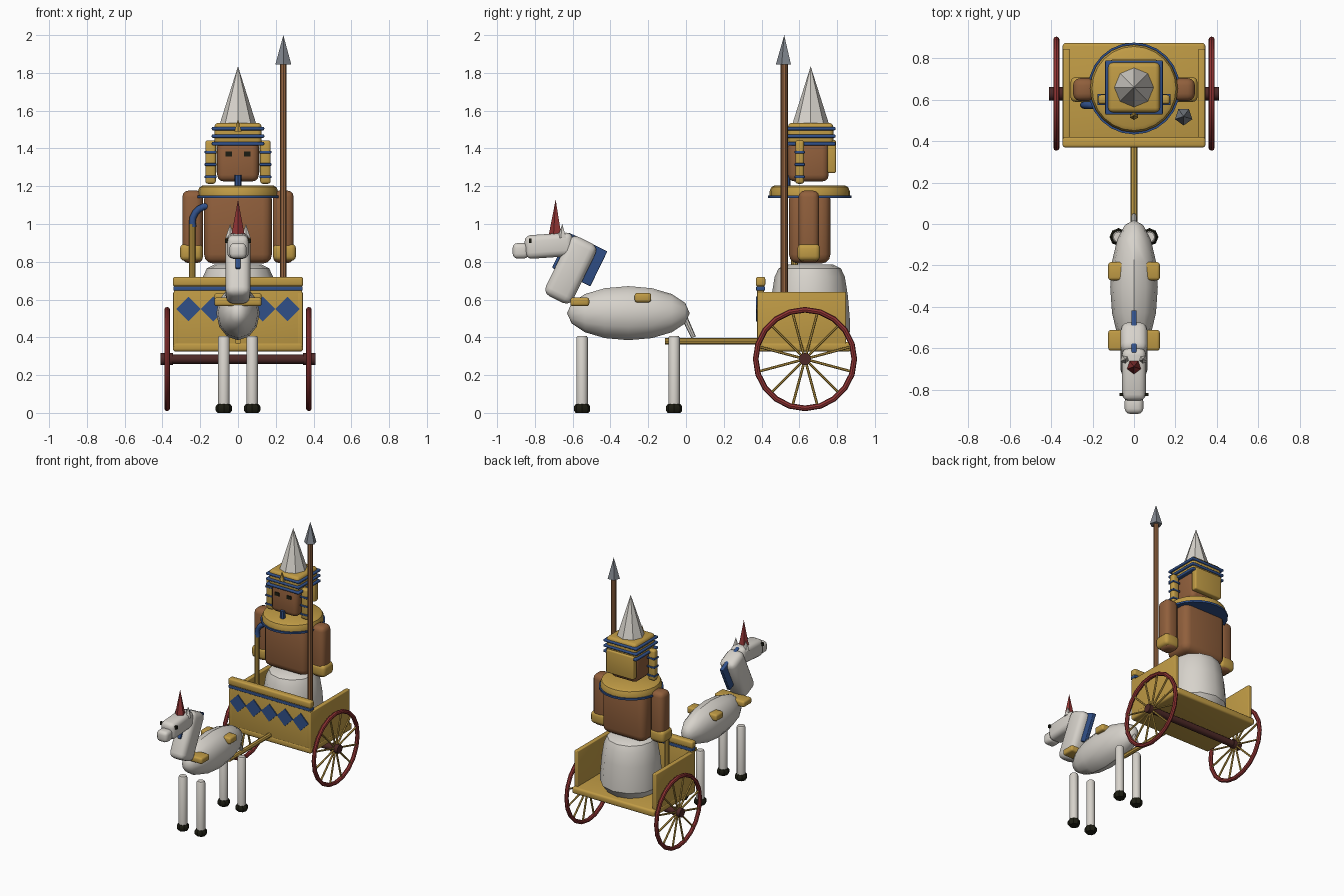
import bpy, bmesh, math
from mathutils import Vector, Matrix

if "Cube" in bpy.data.objects:
    bpy.data.objects.remove(bpy.data.objects["Cube"])


def colour(name, r, g, b):
    m = bpy.data.materials.new(name)
    m.diffuse_color = (r, g, b, 1)
    m.use_nodes = True
    m.node_tree.nodes["Principled BSDF"].inputs["Base Color"].default_value = m.diffuse_color
    return m


GOLD = colour("gold", 0.53, 0.33, 0.06)
BLUE = colour("blue", 0.03, 0.08, 0.25)
SKIN = colour("brown skin", 0.28, 0.115, 0.045)
WOOD = colour("wood", 0.31, 0.135, 0.055)
WHITE = colour("white", 0.68, 0.65, 0.60)
RED = colour("red", 0.29, 0.035, 0.035)
DARK = colour("dark red wood", 0.075, 0.022, 0.02)
STEEL = colour("steel", 0.22, 0.24, 0.27)
BLACK = colour("black", 0.012, 0.012, 0.006)


def finish(name, bm, mat, matrix=None):
    if matrix:
        bm.transform(matrix)
    bmesh.ops.recalc_face_normals(bm, faces=bm.faces)
    me = bpy.data.meshes.new(name)
    bm.to_mesh(me)
    bm.free()
    me.materials.append(mat)
    ob = bpy.data.objects.new(name, me)
    bpy.context.collection.objects.link(ob)
    return ob


def box(name, c, size, mat, bevel=0.0, tilt=0.0, taper=1.0):
    """Box at c, rounded by bevel, tilted about x; taper scales its top."""
    bm = bmesh.new()
    bmesh.ops.create_cube(bm, size=1)
    for v in bm.verts:
        k = taper if v.co.z > 0 else 1
        v.co = Vector((v.co.x * size[0] * k, v.co.y * size[1] * k, v.co.z * size[2]))
    if bevel:
        bmesh.ops.bevel(bm, geom=bm.edges[:], offset=bevel, segments=3,
                        profile=0.5, affect='EDGES', clamp_overlap=True)
    return finish(name, bm, mat, Matrix.Translation(c) @ Matrix.Rotation(tilt, 4, 'X'))


def rod(name, a, b, r, mat, n=10, r2=None):
    """Cylinder or cone from a to b."""
    a, b = Vector(a), Vector(b)
    bm = bmesh.new()
    bmesh.ops.create_cone(bm, cap_ends=True, segments=n, radius1=r,
                          radius2=r if r2 is None else r2, depth=(b - a).length)
    rot = (b - a).to_track_quat('Z', 'Y').to_matrix().to_4x4()
    return finish(name, bm, mat, Matrix.Translation((a + b) / 2) @ rot)


def lathe(name, c, profile, mat, n=12):
    """Closed solid of revolution from (radius, z) points."""
    bm = bmesh.new()
    rings = [[bm.verts.new((c[0] + r * math.cos(2 * math.pi * i / n),
                            c[1] + r * math.sin(2 * math.pi * i / n), c[2] + z))
              for i in range(n)] for r, z in profile]
    for lo, hi in zip(rings, rings[1:]):
        for i in range(n):
            j = (i + 1) % n
            bm.faces.new((lo[i], lo[j], hi[j], hi[i]))
    bm.faces.new(rings[0][::-1])
    bm.faces.new(rings[-1])
    return finish(name, bm, mat)


def wheel_rim(name, c, major, minor, mat, n=20, m=8):
    bm = bmesh.new()
    rings = []
    for i in range(n):
        a = 2 * math.pi * i / n
        ring = []
        for j in range(m):
            t = 2 * math.pi * j / m
            r = major + minor * math.cos(t)
            ring.append(bm.verts.new((c[0] + minor * math.sin(t),
                                      c[1] + r * math.cos(a), c[2] + r * math.sin(a))))
        rings.append(ring)
    for i in range(n):
        p, q = rings[i], rings[(i + 1) % n]
        for j in range(m):
            bm.faces.new((p[j], p[(j + 1) % m], q[(j + 1) % m], q[j]))
    return finish(name, bm, mat)


# --- Chariot body: floor, panels, rail, painted front ---
box("chariot_floor", (0, 0.625, 0.35), (0.69, 0.50, 0.05), GOLD, 0.015)
box("front_panel", (0, 0.395, 0.52), (0.68, 0.036, 0.33), GOLD, 0.008)
box("front_rail", (0, 0.395, 0.695), (0.69, 0.05, 0.05), GOLD, 0.012)
box("front_stripe", (0, 0.395, 0.658), (0.685, 0.048, 0.022), BLUE, 0.005)
for i in range(5):
    bm = bmesh.new()
    bmesh.ops.create_cube(bm, size=1)
    finish("front_diamond", bm, BLUE, Matrix.Translation((0.131 * (i - 2), 0.374, 0.55))
           @ Matrix.Rotation(math.pi / 4, 4, 'Y') @ Matrix.Diagonal((0.093, 0.009, 0.093, 1)))
for s in (-1, 1):
    box("side_panel", (s * 0.327, 0.612, 0.495), (0.032, 0.47, 0.29), GOLD, 0.006)

# --- Axle, wheels and draw pole ---
AX = (0.63, 0.285)
rod("axle", (-0.4, *AX), (0.4, *AX), 0.025, DARK, 12)
for s in (-1, 1):
    rod("hub", (s * 0.345, *AX), (s * 0.41, *AX), 0.032, DARK, 12)
    wheel_rim("wheel_rim", (s * 0.375, *AX), 0.261, 0.015, RED)
    for k in range(12):
        a = 2 * math.pi * (k + 0.5) / 12
        rod("spoke", (s * 0.375, *AX),
            (s * 0.375, AX[0] + 0.26 * math.cos(a), AX[1] + 0.26 * math.sin(a)),
            0.007, GOLD, 6)
rod("draw_pole", (0, -0.11, 0.38), (0, 0.40, 0.38), 0.017, GOLD, 8)

# --- Rider: skirt, torso, collar, arms ---
CY = 0.655
lathe("skirt", (0, CY, 0), [(0.17, 0.37), (0.213, 0.43), (0.212, 0.50), (0.202, 0.62),
                            (0.186, 0.72), (0.165, 0.765), (0.125, 0.785)], WHITE, 12)
box("torso", (0, CY, 0.985), (0.36, 0.22, 0.39), SKIN, 0.05)
lathe("collar", (0, CY, 0), [(0.212, 1.15), (0.212, 1.175), (0.203, 1.195),
                             (0.185, 1.205)], GOLD, 24)
lathe("collar_trim", (0, CY, 0), [(0.222, 1.138), (0.222, 1.152)], BLUE, 24)
for s in (-1, 1):
    box("arm", (s * 0.24, 0.65, 0.985), (0.11, 0.11, 0.385), SKIN, 0.035)
    box("wrist_band", (s * 0.247, 0.65, 0.85), (0.12, 0.12, 0.09), GOLD, 0.025)

# --- Rider: head and headdress ---
box("head", (0, 0.648, 1.335), (0.22, 0.215, 0.22), SKIN, 0.035)
rod("beard", (0, 0.535, 1.18), (0, 0.535, 1.26), 0.018, BLUE, 8)
HY = 0.66
box("headdress", (0, HY, 1.478), (0.25, 0.24, 0.115), GOLD, 0.022)
for z in (1.425, 1.465, 1.505):
    box("headdress_band", (0, HY, z), (0.278, 0.262, 0.018), BLUE, 0.006)
box("headdress_back", (0, 0.772, 1.357), (0.23, 0.045, 0.175), GOLD, 0.01)
rod("headdress_ornament", (0, 0.525, 1.49), (0, 0.525, 1.555), 0.022, GOLD, 6, 0)
rod("crown", (0, HY, 1.535), (0, HY, 1.835), 0.095, WHITE, 8, 0)
for s in (-1, 1):
    box("eye", (s * 0.049, 0.541, 1.37), (0.036, 0.014, 0.025), BLACK)
    box("lappet", (s * 0.145, 0.602, 1.328), (0.056, 0.046, 0.23), GOLD, 0.014)
    for z in (1.25, 1.315, 1.38):
        box("lappet_band", (s * 0.145, 0.602, z), (0.064, 0.054, 0.014), BLUE, 0.004)

# --- Spear and crook ---
rod("spear_shaft", (0.24, 0.52, 0.42), (0.24, 0.52, 1.86), 0.019, WOOD, 10)
rod("spear_head", (0.24, 0.52, 1.845), (0.24, 0.52, 2.0), 0.044, STEEL, 5, 0)
rod("crook_staff", (-0.243, 0.575, 0.5), (-0.243, 0.575, 1.0), 0.018, GOLD, 10)
cu = bpy.data.curves.new("crook_hook", 'CURVE')
cu.dimensions = '3D'
cu.bevel_depth = 0.018
cu.bevel_resolution = 2
cu.use_fill_caps = True
sp = cu.splines.new('POLY')
sp.points.add(6)
for i, p in enumerate(sp.points):
    a = math.pi - math.radians(18) * (i - 1)
    p.co = (-0.157 + 0.085 * math.cos(a), 0.575, 1.01 + 0.085 * math.sin(a), 1)
cu.materials.append(BLUE)
bpy.context.collection.objects.link(bpy.data.objects.new("crook_hook", cu))

# --- Horse: body, legs, tail, harness ---
bm = bmesh.new()
bmesh.ops.create_uvsphere(bm, u_segments=12, v_segments=8, radius=1)
finish("horse_body", bm, WHITE, Matrix.Translation((0, -0.305, 0.528))
       @ Matrix.Diagonal((0.115, 0.325, 0.143, 1)) @ Matrix.Rotation(math.pi / 2, 4, 'X'))
for s in (-1, 1):
    for y in (-0.55, -0.063):
        lathe("horse_leg", (s * 0.075, y, 0),
              [(0.03, 0.03), (0.03, 0.398), (0.024, 0.408)], WHITE, 12)
        lathe("hoof", (s * 0.075, y, 0),
              [(0.034, 0.0), (0.043, 0.012), (0.043, 0.034), (0.034, 0.046)], BLACK, 8)
rod("tail", (0, -0.02, 0.53), (0, 0.04, 0.40), 0.017, WHITE, 8, 0.013)
box("front_harness", (0, -0.562, 0.588), (0.25, 0.10, 0.046), GOLD, 0.014)
box("rear_harness", (0, -0.228, 0.61), (0.25, 0.088, 0.05), GOLD, 0.014)

# --- Horse: neck, mane, head ---
TILT = math.radians(-26)
box("horse_neck", (0, -0.61, 0.757), (0.13, 0.16, 0.35), WHITE, 0.04, TILT)
box("mane", (0, -0.563, 0.812), (0.026, 0.226, 0.206), BLUE, 0.005, TILT)
box("horse_head", (0, -0.725, 0.885), (0.115, 0.255, 0.125), WHITE, 0.032, math.radians(4))
box("muzzle", (0, -0.875, 0.858), (0.09, 0.085, 0.082), WHITE, 0.025)
rod("plume", (0, -0.69, 0.935), (0, -0.69, 1.13), 0.038, RED, 5, 0)
for s in (-1, 1):
    rod("horse_ear", (s * 0.042, -0.655, 0.925), (s * 0.042, -0.655, 1.0), 0.026, WHITE, 5, 0)
    box("horse_eye", (s * 0.06, -0.825, 0.912), (0.02, 0.014, 0.024), BLACK)

# --- Shading: soft on rounded parts, crisp on edges ---
meshes = [o for o in bpy.context.scene.objects if o.type == 'MESH']
for o in meshes:
    o.select_set(True)
bpy.context.view_layer.objects.active = meshes[0]
bpy.ops.object.shade_smooth_by_angle(angle=math.radians(35))
